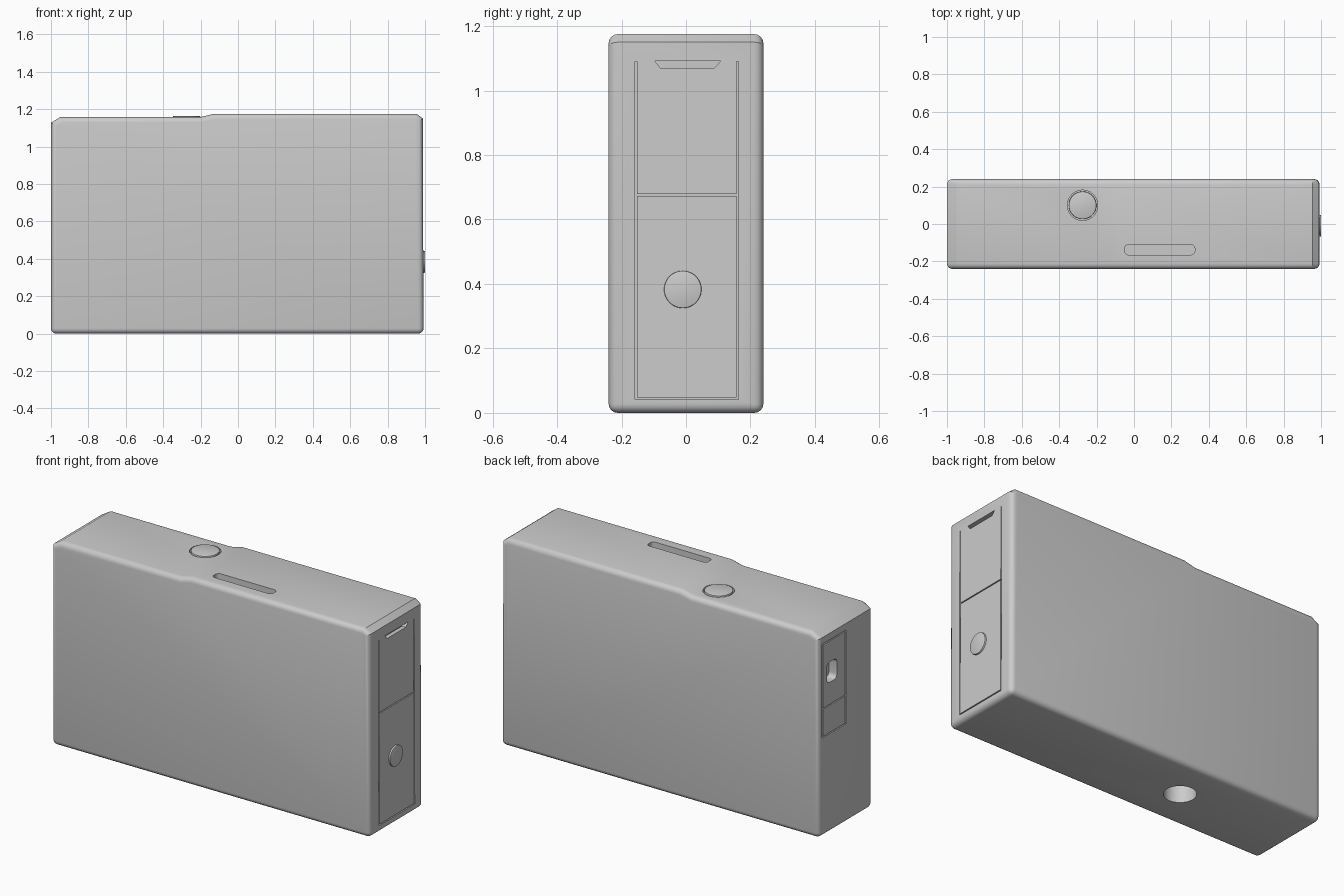
import bpy, bmesh
from math import sin, cos, pi, radians
from mathutils import Vector

if "Cube" in bpy.data.objects:
    bpy.data.objects.remove(bpy.data.objects["Cube"])


def prism(name, pts, axis, lo, hi, bevel_edges=None, bevel=0.0, segments=3):
    """Extrude a 2D outline along an axis from lo to hi."""
    place = {'x': lambda a, b, h: (h, a, b),
             'y': lambda a, b, h: (a, h, b),
             'z': lambda a, b, h: (a, b, h)}[axis]
    bm = bmesh.new()
    base = bm.faces.new([bm.verts.new(place(a, b, lo)) for a, b in pts])
    ext = bmesh.ops.extrude_face_region(bm, geom=[base], use_keep_orig=True)
    move = Vector(place(0, 0, hi - lo))
    for v in ext['geom']:
        if isinstance(v, bmesh.types.BMVert):
            v.co += move
    bmesh.ops.recalc_face_normals(bm, faces=bm.faces)
    if bevel_edges:
        edges = [e for e in bm.edges if bevel_edges(*[v.co for v in e.verts])]
        bmesh.ops.bevel(bm, geom=edges, offset=bevel, segments=segments,
                        profile=0.5, affect='EDGES', clamp_overlap=False)
        bmesh.ops.recalc_face_normals(bm, faces=bm.faces)
    mesh = bpy.data.meshes.new(name)
    bm.to_mesh(mesh)
    bm.free()
    ob = bpy.data.objects.new(name, mesh)
    bpy.context.collection.objects.link(ob)
    return ob


def rect(a0, a1, b0, b1):
    return [(a0, b0), (a1, b0), (a1, b1), (a0, b1)]


def round_rect(a0, a1, b0, b1, r, n=5):
    pts = []
    for i, (a, b) in enumerate([(a1 - r, b1 - r), (a0 + r, b1 - r),
                                (a0 + r, b0 + r), (a1 - r, b0 + r)]):
        for k in range(n + 1):
            t = pi / 2 * (i + k / n)
            pts.append((a + r * cos(t), b + r * sin(t)))
    return pts


def circle(a, b, r, n=48):
    return [(a + r * cos(2 * pi * k / n), b + r * sin(2 * pi * k / n)) for k in range(n)]


def activate(ob):
    bpy.ops.object.select_all(action='DESELECT')
    ob.select_set(True)
    bpy.context.view_layer.objects.active = ob


def cut(target, pts, axis, lo, hi):
    cutter = prism('cutter', pts, axis, lo, hi)
    cutter.hide_render = True
    activate(target)
    mod = target.modifiers.new('cut', 'BOOLEAN')
    mod.operation = 'DIFFERENCE'
    mod.solver = 'EXACT'
    mod.object = cutter
    bpy.ops.object.modifier_apply(modifier=mod.name)
    bpy.data.objects.remove(cutter, do_unlink=True)


# Body: stepped top, chamfered ends, rounded front, back and bottom edges
profile = [(-1, 0), (0.992, 0), (0.988, 1.15), (0.955, 1.175),
           (-0.13, 1.175), (-0.2, 1.158), (-0.95, 1.158), (-1, 1.128)]
body = prism('body', profile, 'y', -0.24, 0.24,
             lambda p, q: abs(p.y - q.y) < 1e-4 or max(p.z, q.z) < 1e-4,
             0.028, 4)

# Door seams and pull slot on the right side
W = 0.006
for y0, y1, z0, z1 in [(-0.158, -0.158 + W, 0.042, 1.09),
                       (0.157, 0.157 + W, 0.042, 1.09),
                       (-0.156, 0.161, 0.042, 0.042 + W),
                       (-0.156, 0.161, 0.673, 0.673 + W)]:
    cut(body, rect(y0, y1, z0, z1), 'x', 0.976, 1.05)
cut(body, [(-0.08, 1.07), (0.088, 1.07), (0.108, 1.092), (-0.097, 1.092)], 'x', 0.965, 1.05)

# Port cover seams and opening on the left side
for y0, y1, z0, z1 in [(0.0, W, 0.56, 1.09), (0.205, 0.205 + W, 0.56, 1.09),
                       (0.002, 0.209, 0.56, 0.56 + W),
                       (0.002, 0.209, 0.72, 0.72 + W),
                       (0.002, 0.209, 1.084, 1.09)]:
    cut(body, rect(y0, y1, z0, z1), 'x', -1.05, -0.986)
cut(body, round_rect(0.08, 0.17, 0.85, 0.965, 0.025), 'x', -1.05, -0.95)

# Top slot, button well and bottom mounting hole
cut(body, round_rect(-0.05, 0.325, -0.165, -0.11, 0.02), 'z', 1.14, 1.25)
cut(body, circle(-0.275, 0.1, 0.081), 'z', 1.135, 1.25)
cut(body, circle(-0.296, 0.0, 0.082), 'z', -0.1, 0.12)

# Top button
button = prism('top_button', circle(-0.275, 0.1, 0.074), 'z', 1.13, 1.163,
               lambda p, q: min(p.z, q.z) > 1.16, 0.004, 2)

# Round door latch
latch = prism('door_latch', circle(-0.01, 0.383, 0.058), 'x', 0.97, 1.0,
              lambda p, q: min(p.x, q.x) > 0.999, 0.003, 2)

for ob in (body, button, latch):
    activate(ob)
    bpy.ops.object.shade_smooth_by_angle(angle=radians(25))
